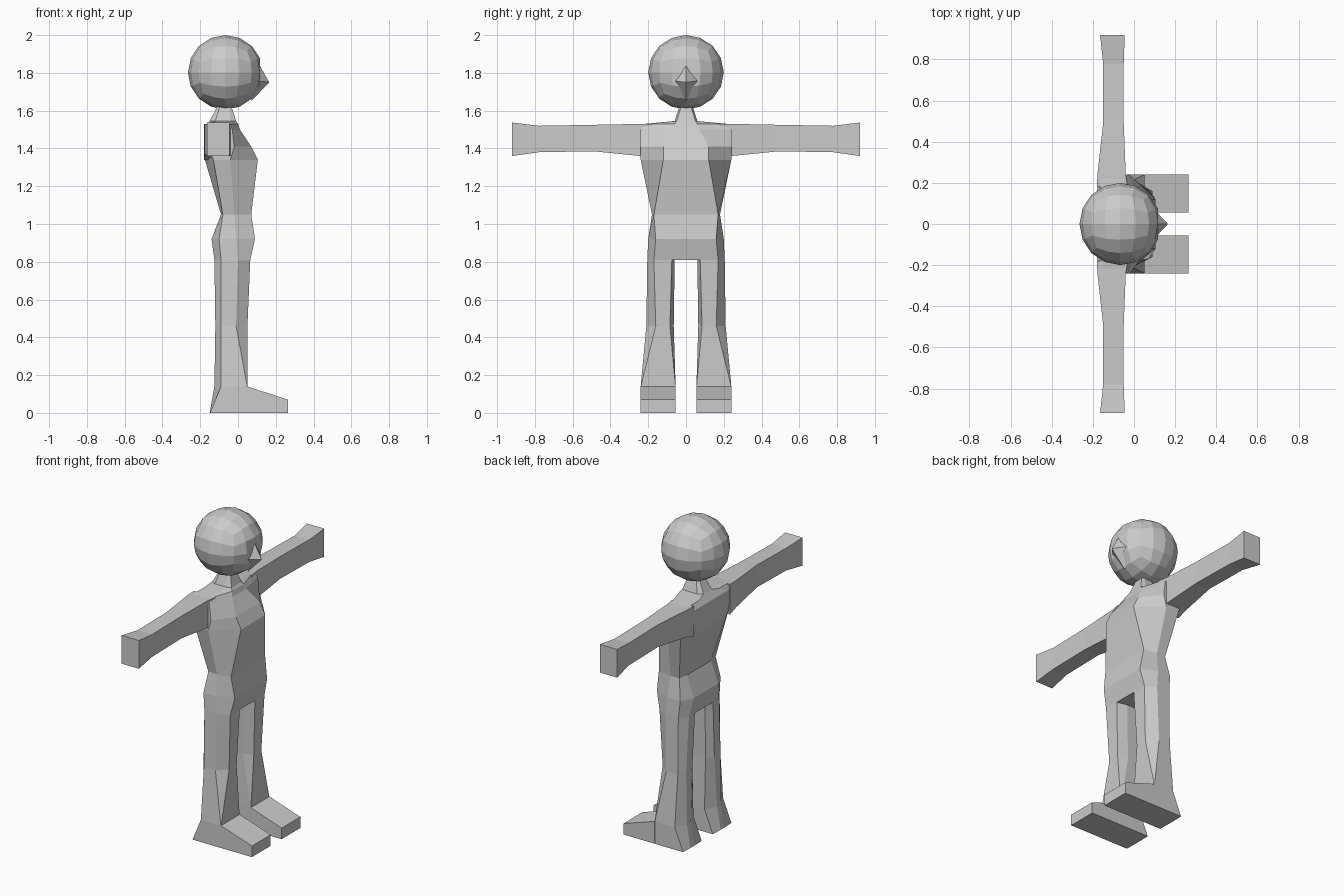
import bpy, bmesh, math
from mathutils import Vector

if "Cube" in bpy.data.objects:
    bpy.data.objects.remove(bpy.data.objects["Cube"])

skin = bpy.data.materials.new("plain grey")
skin.diffuse_color = (0.6, 0.6, 0.6, 1)
skin.use_nodes = True
skin.node_tree.nodes["Principled BSDF"].inputs["Base Color"].default_value = skin.diffuse_color


def finish(bm, name, mirror=False):
    bmesh.ops.recalc_face_normals(bm, faces=bm.faces[:])
    me = bpy.data.meshes.new(name)
    bm.to_mesh(me)
    bm.free()
    me.materials.append(skin)
    ob = bpy.data.objects.new(name, me)
    bpy.context.collection.objects.link(ob)
    if mirror:
        m = ob.modifiers.new("mirror", 'MIRROR')
        m.use_axis = (False, True, False)
    return ob


def loft(name, rings, mirror=False):
    bm = bmesh.new()
    vs = [[bm.verts.new(p) for p in r] for r in rings]
    n = len(rings[0])
    for a, b in zip(vs, vs[1:]):
        for i in range(n):
            j = (i + 1) % n
            bm.faces.new((a[i], a[j], b[j], b[i]))
    bm.faces.new(vs[0])
    bm.faces.new(vs[-1])
    return finish(bm, name, mirror)


def octagon(z, xb, xf, s0, s1, y0, y1, f0, f1, b0, b1):
    # eight-sided section: flat front, flat back, flat sides
    return [(xf, f0, z), (xf, f1, z), (s1, y1, z), (s0, y1, z),
            (xb, b1, z), (xb, b0, z), (s0, y0, z), (s1, y0, z)]


def body(z, xb, xf, s0, s1, w, f, b):
    return octagon(z, xb, xf, s0, s1, -w, w, -f, f, -b, b)


# torso with neck
loft("torso", [
    body(0.81, -0.125, 0.065, -0.09, 0.00, 0.205, 0.17, 0.15),
    body(0.92, -0.14, 0.09, -0.10, -0.01, 0.20, 0.16, 0.12),
    body(1.05, -0.09, 0.07, -0.08, -0.02, 0.18, 0.17, 0.12),
    body(1.34, -0.175, 0.105, -0.13, -0.04, 0.24, 0.12, 0.15),
    body(1.41, -0.18, 0.07, -0.16, -0.02, 0.24, 0.12, 0.16),
    body(1.50, -0.18, 0.01, -0.17, -0.03, 0.24, 0.07, 0.16),
    body(1.53, -0.16, 0.00, -0.16, -0.05, 0.22, 0.06, 0.10),
    body(1.545, -0.15, -0.01, -0.12, -0.04, 0.06, 0.05, 0.04),
    body(1.64, -0.10, -0.04, -0.09, -0.05, 0.03, 0.02, 0.02),
])

# arms with block hands
loft("arm", [[(x0, y, z0), (x1, y, z0), (x1, y, z1), (x0, y, z1)]
             for y, x0, x1, z0, z1 in (
    (0.18, -0.18, -0.03, 1.34, 1.53),
    (0.24, -0.178, -0.04, 1.36, 1.53),
    (0.49, -0.15, -0.05, 1.385, 1.525),
    (0.78, -0.15, -0.05, 1.38, 1.52),
    (0.92, -0.165, -0.045, 1.36, 1.537))], True)

# legs down to the heel
loft("leg", [
    octagon(0.81, -0.125, 0.065, -0.09, 0.00, 0.06, 0.205, 0.075, 0.17, 0.09, 0.15),
    octagon(0.46, -0.12, 0.05, -0.09, -0.01, 0.065, 0.21, 0.085, 0.16, 0.11, 0.17),
    octagon(0.14, -0.125, 0.05, -0.09, 0.049, 0.055, 0.24, 0.056, 0.239, 0.13, 0.17),
    octagon(0.0, -0.15, 0.05, -0.148, 0.049, 0.055, 0.24, 0.056, 0.239, 0.13, 0.17),
], True)

# wedge-shaped feet
loft("foot", [[(0.05, y, 0), (0.265, y, 0), (0.265, y, 0.07), (0.05, y, 0.14)]
              for y in (0.055, 0.24)], True)

# head: cube grid rounded to a ball, flattened at the face
bm = bmesh.new()
bmesh.ops.create_cube(bm, size=2)
bmesh.ops.subdivide_edges(bm, edges=bm.edges[:], cuts=3, use_grid_fill=True)
for v in bm.verts:
    d = Vector([math.tan(c * math.pi / 4) for c in v.co]).normalized()
    v.co = (-0.067 + min(d.x * 0.198, 0.184), d.y * 0.2, 1.803 + d.z * 0.197)
finish(bm, "head")

# pointed nose
bm = bmesh.new()
base = [bm.verts.new(p) for p in ((0.115, 0, 1.84), (0.09, 0.08, 1.76),
                                  (0.07, 0, 1.65), (0.09, -0.08, 1.76))]
tip = bm.verts.new((0.165, 0, 1.75))
for i in range(4):
    bm.faces.new((base[i], base[(i + 1) % 4], tip))
bm.faces.new(base)
finish(bm, "nose")
